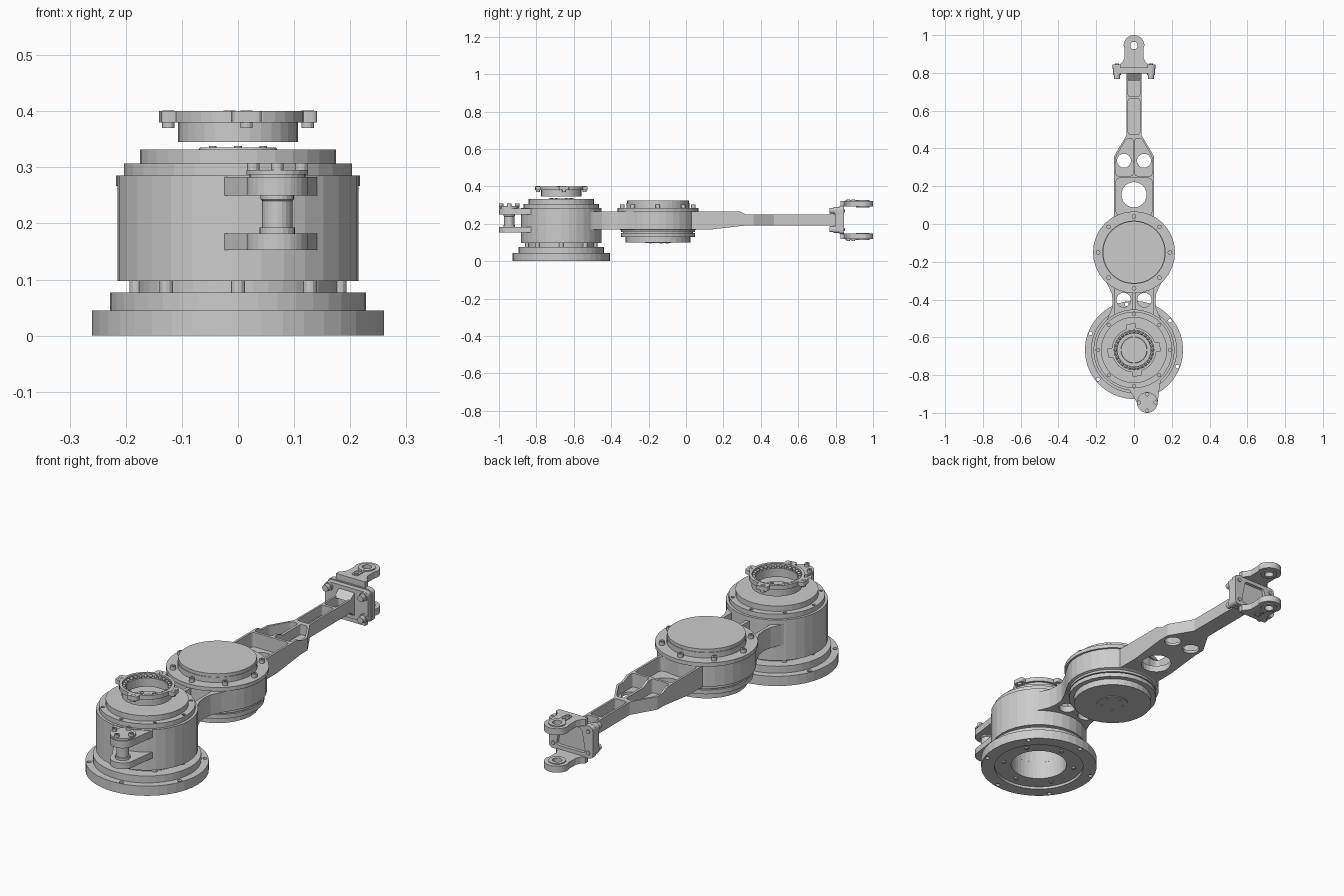
import bpy, bmesh
from math import sin, cos, pi, radians
from mathutils import Matrix, Vector

if "Cube" in bpy.data.objects:
    bpy.data.objects.remove(bpy.data.objects["Cube"])

SH, EL, PIN = (0, -0.667), (0, -0.15), (0.07, -0.945)   # joint axes
SEG = 32

def finish(name, bm):
    bmesh.ops.remove_doubles(bm, verts=bm.verts, dist=1e-5)
    bmesh.ops.recalc_face_normals(bm, faces=bm.faces)
    me = bpy.data.meshes.new(name)
    bm.to_mesh(me)
    bm.free()
    ob = bpy.data.objects.new(name, me)
    bpy.context.collection.objects.link(ob)
    return ob

def lathe(name, c, prof, closed=False, seg=SEG):
    bm = bmesh.new()
    rings = [[bm.verts.new((c[0] + r * cos(2 * pi * i / seg), c[1] + r * sin(2 * pi * i / seg), z))
              for i in range(seg)] for r, z in prof]
    n = len(prof)
    for a in range(n if closed else n - 1):
        p, q = rings[a], rings[(a + 1) % n]
        for i in range(seg):
            j = (i + 1) % seg
            bm.faces.new((p[i], p[j], q[j], q[i]))
    if not closed:
        bm.faces.new(rings[0])
        bm.faces.new(rings[-1])
    return finish(name, bm)

def prism(name, pts, a, b, axis='z'):
    """Extrude an outline: (x,y) along z, (y,z) along x, or (x,z) along y."""
    place = {'z': lambda u, v, w: (u, v, w), 'x': lambda u, v, w: (w, u, v),
             'y': lambda u, v, w: (u, w, v)}[axis]
    bm = bmesh.new()
    lo = [bm.verts.new(place(u, v, a)) for u, v in pts]
    hi = [bm.verts.new(place(u, v, b)) for u, v in pts]
    bm.faces.new(lo)
    bm.faces.new(hi)
    for i in range(len(pts)):
        j = (i + 1) % len(pts)
        bm.faces.new((lo[i], lo[j], hi[j], hi[i]))
    return finish(name, bm)

def circle(c, r, seg=24, a0=0, a1=360):
    n = seg if a1 - a0 == 360 else seg + 1
    return [(c[0] + r * cos(radians(a0 + (a1 - a0) * i / seg)),
             c[1] + r * sin(radians(a0 + (a1 - a0) * i / seg))) for i in range(n)]

def rect(x0, x1, y0, y1):
    return [(x0, y0), (x1, y0), (x1, y1), (x0, y1)]

def rounded(pts, r, n=4):
    out = []
    for i, p in enumerate(pts):
        p = Vector(p)
        a, b = Vector(pts[i - 1]), Vector(pts[(i + 1) % len(pts)])
        s, e = p + (a - p).normalized() * r, p + (b - p).normalized() * r
        for k in range(n + 1):
            t = k / n
            out.append(tuple(s * (1 - t) ** 2 + p * 2 * t * (1 - t) + e * t * t))
    return out

def boolean(ob, tools, op='DIFFERENCE'):
    for t in tools:
        m = ob.modifiers.new('cut', 'BOOLEAN')
        m.operation, m.object, m.solver = op, t, 'EXACT'
    dg = bpy.context.evaluated_depsgraph_get()
    me = bpy.data.meshes.new_from_object(ob.evaluated_get(dg))
    ob.modifiers.clear()
    ob.data = me
    for t in tools:
        bpy.data.objects.remove(t)

def polar(c, r, n, phase=0):
    return [(c[0] + r * cos(radians(phase) + 2 * pi * i / n),
             c[1] + r * sin(radians(phase) + 2 * pi * i / n)) for i in range(n)]

def bolts(name, pts, r, a, b, axis='z', seg=12):
    for p in pts:
        prism(name, circle(p, r, seg), a, b, axis)

def bored_bolts(name, pts, r, a, b, seg=12):
    """Socket-head bolts with a recess in the top."""
    for p in pts:
        lathe(name, p, [(r, a), (r, b), (r * .5, b), (r * .5, b - .006), (0, b - .006)], seg=seg)

# Base flange, hollow underneath
base = lathe('base_flange', SH, [(.125, .012), (.2, .012), (.2, 0), (.26, 0), (.26, .045), (.228, .045),
             (.228, .077), (.177, .077), (.177, .097), (.125, .097)], True, 40)
boolean(base, [prism('cut', circle(p, .01, 12), -.1, .1) for p in polar(SH, .245, 6, 39)])
bolts('neck_bolt', polar(SH, .181, 8, 0), .012, .076, .098)
bolts('underside_bolt', polar(SH, .16, 6, 30), .01, .006, .02)

# Shoulder housing and stepped cover
lathe('shoulder_housing', SH, [(.125, .097), (.215, .097), (.215, .285), (.125, .285)], True)
cover = lathe('shoulder_cover', SH, [(0, .28), (.203, .28), (.203, .307), (.175, .307), (.175, .332),
              (.07, .332), (.068, .335), (0, .335)])
boolean(cover, [prism('cut', circle(p, .008, 10), .299, .35) for p in polar(SH, .189, 8)])
bolts('hub_screw', polar(SH, .052, 6, 30), .007, .333, .338)

# Output ring above the shoulder, with bearing balls and lugs
lathe('output_ring', SH, [(.088, .345), (.107, .345), (.107, .38), (.118, .38), (.118, .4), (.105, .4),
      (.105, .385), (.088, .385)], True)
for x, y in polar(SH, .0965, 28):
    bm = bmesh.new()
    bmesh.ops.create_uvsphere(bm, u_segments=8, v_segments=6, radius=.008,
                              matrix=Matrix.Translation((x, y, .39)))
    finish('bearing_ball', bm)
for k in range(4):
    lug = prism('ring_lug', rounded(rect(.109, .14, -.026, .026), .01), .38, .4)
    lug.data.transform(Matrix.Translation((*SH, 0)) @ Matrix.Rotation(radians(7 + 90 * k), 4, 'Z'))
bored_bolts('lug_bolt', polar(SH, .125, 4, 7), .011, .37, .401)

# Front hinge ears, pin and pin cap
ear = [(.145, -.8), (-.045, -.8), (-.03, -.87)] + circle(PIN, .055, 14, 180, 360) + [(.135, -.87)]
prism('hinge_ear_lower', ear, .153, .182)
prism('hinge_ear_upper', ear, .25, .283)
lathe('hinge_pin', PIN, [(.032, .18), (.032, .193), (.027, .193), (.027, .24), (.03, .243), (.03, .255)], seg=20)
lathe('hinge_pin_cap', PIN, [(.05, .282), (.05, .287), (.055, .287), (.055, .295)], seg=24)
bored_bolts('pin_cap_bolt', polar(PIN, .043, 4), .011, .29, .308)

# Elbow housing with top cap and lower drum
lathe('elbow_housing', EL, [(.195, .165), (.208, .17), (.208, .267), (.217, .267), (.217, .285), (.195, .285)])
lathe('elbow_cap', EL, [(.168, .28), (.168, .31), (.165, .31), (.165, .325)], seg=40)
bored_bolts('elbow_bolt', polar(EL, .19, 8), .012, .28, .302)
lathe('elbow_drum', EL, [(0, .097), (.07, .097), (.07, .1), (.174, .1), (.174, .13), (.197, .13),
      (.197, .15), (.188, .15), (.188, .155), (.197, .155), (.197, .17), (0, .17)])
bolts('drum_screw', polar(EL, .05, 5, 90), .006, .094, .1)

# Link between shoulder and elbow: flared sides, two pockets with holes
side = [(.175, -.56), (.14, -.5), (.118, -.45), (.113, -.41), (.117, -.37), (.14, -.32), (.17, -.27)]
link = prism('shoulder_elbow_link', side + [(-x, y) for x, y in reversed(side)], .17, .265)
cuts = []
for s in (-1, 1):
    cuts.append(prism('cut', [(s * x, y) for x, y in rect(.008, .1, -.5, -.3)], .2, .3))
    cuts.append(prism('cut', circle((s * .055, -.402), .038), .1, .25))
boolean(link, cuts)

# Forearm: plan outline trimmed by the side profile, then pocketed
half = [(.105, -.05), (.105, .36), (.04, .47), (.04, .8)]
arm = prism('forearm', half + [(-x, y) for x, y in reversed(half)], .1, .35)
boolean(arm, [prism('cut', [(-.1, .17), (.135, .17), (.31, .19), (.9, .19), (.9, .25), (.32, .25),
                            (.285, .267), (-.1, .267)], -.3, .3, 'x')], 'INTERSECT')
cuts = [prism('cut', rounded(rect(-.095, .095, .05, .243), .02), .2, .35),
        prism('cut', circle((0, .155), .067), .1, .25),
        prism('cut', rounded(rect(-.031, .031, .475, .662), .012), .203, .35),
        prism('cut', rounded(rect(-.031, .031, .675, .785), .012), .203, .35)]
for s in (-1, 1):
    cuts.append(prism('cut', rounded([(s * x, y) for x, y in
                ((.006, .255), (.095, .255), (.095, .357), (.04, .452), (.006, .452))], .012), .203, .35))
    cuts.append(prism('cut', circle((s * .053, .335), .037), .1, .25))
boolean(arm, cuts)

# Wrist flange on the forearm, bolted to the fork plate
prism('wrist_flange', rounded(rect(-.11, .11, .15, .29), .02), .797, .82, 'y')
prism('wrist_flare_upper', [(.76, .245), (.8, .245), (.8, .275)], -.04, .04, 'x')
prism('wrist_flare_lower', [(.76, .195), (.8, .165), (.8, .195)], -.04, .04, 'x')
plate = prism('fork_plate', rounded(rect(-.113, .113, .145, .295), .022), .82, .845, 'y')
boolean(plate, [prism('cut', rounded([(-.075, .165), (.075, .165), (.055, .275), (-.055, .275)], .015),
                      .83, .9, 'y')])
corners = [(x, z) for x in (-.09, .09) for z in (.17, .27)]
bolts('wrist_bolt_washer', corners, .02, .788, .8, 'y', 16)
bolts('wrist_bolt', corners, .015, .767, .79, 'y')
bolts('fork_plate_nut', corners, .01, .84, .85, 'y', 6)

# Fork arms with bushings and keeper plates, mirrored about z = 0.22
def flip(s, a, b):
    return (a, b) if s > 0 else (.44 - b, .44 - a)

for s, tag in ((1, 'upper'), (-1, 'lower')):
    shape = [(-.05, .93), (-.05, .88), (-.06, .86), (-.075, .845), (-.075, .825), (.075, .825),
             (.075, .845), (.06, .86), (.05, .88), (.05, .93)] + circle((0, .945), .055, 16, 0, 180)
    fork = prism('fork_arm_' + tag, shape, *flip(s, .292, .322))
    boolean(fork, [prism('cut', circle((0, .945), .034), 0, .5)])
    a, b = flip(s, .288, .327)
    lathe('fork_bushing_' + tag, (0, .945), [(.02, a), (.037, a), (.037, b), (.02, b)], True, 24)
    prism('fork_keeper_' + tag, rounded(rect(-.016, .016, .853, .915), .012), *flip(s, .32, .326))
    bolts('keeper_screw_' + tag, [(0, .867), (0, .895)], .009, *flip(s, .32, .331))
